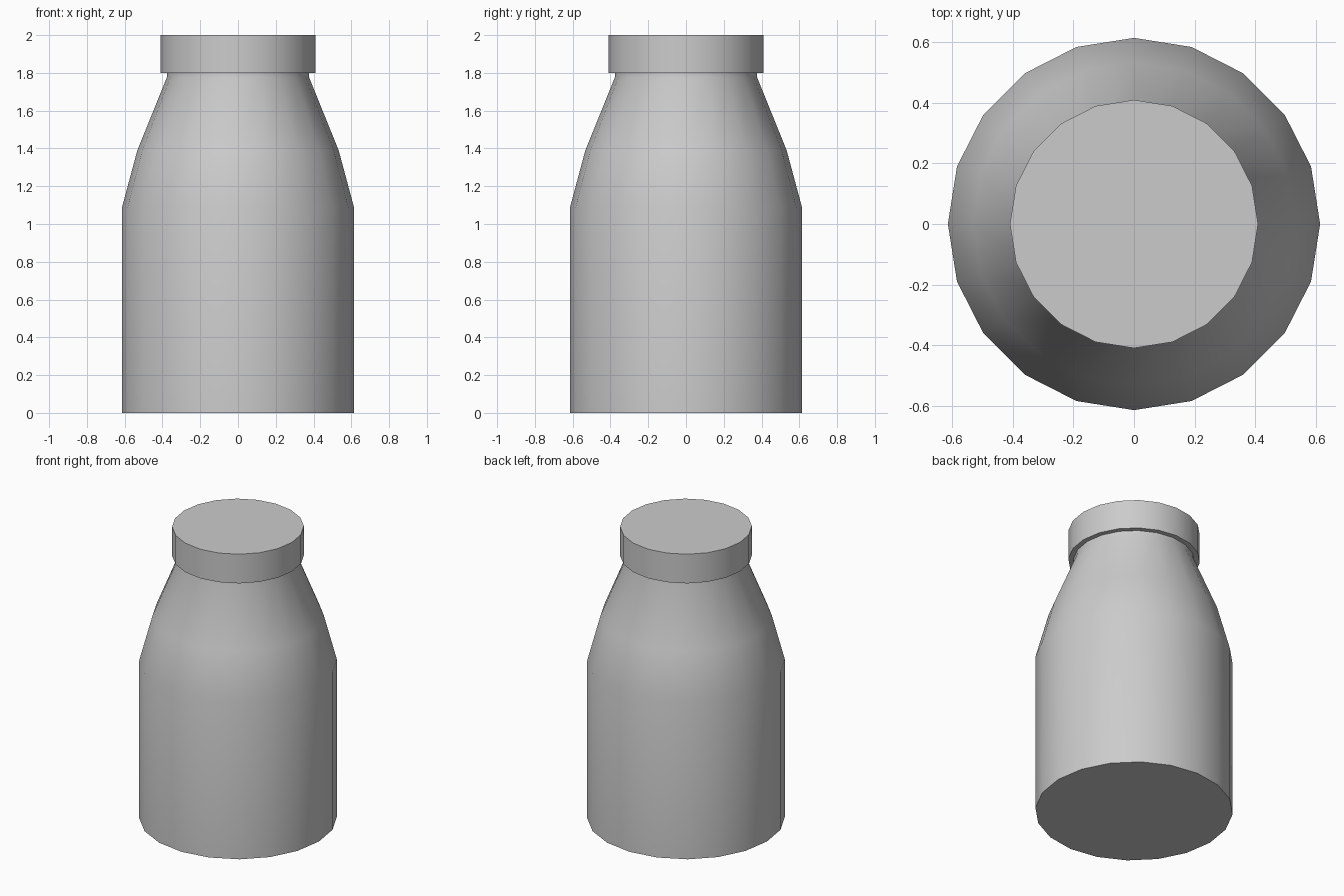
import bpy, bmesh
from math import cos, sin, pi, radians

if "Cube" in bpy.data.objects:
    bpy.data.objects.remove(bpy.data.objects["Cube"])

SIDES = 20


def lathe(name, profile, close_top=True):
    """Revolve (radius, z) points around z, with a flat base and optional top."""
    bm = bmesh.new()
    rings = [[bm.verts.new((r * cos(2 * pi * i / SIDES), r * sin(2 * pi * i / SIDES), z))
              for i in range(SIDES)] for r, z in profile]
    for low, high in zip(rings, rings[1:]):
        for i in range(SIDES):
            j = (i + 1) % SIDES
            bm.faces.new((low[i], low[j], high[j], high[i]))
    bm.faces.new(rings[0][::-1])
    if close_top:
        bm.faces.new(rings[-1])
    mesh = bpy.data.meshes.new(name)
    bm.to_mesh(mesh)
    bm.free()
    obj = bpy.data.objects.new(name, mesh)
    bpy.context.collection.objects.link(obj)
    bpy.ops.object.select_all(action='DESELECT')
    obj.select_set(True)
    bpy.context.view_layer.objects.active = obj
    bpy.ops.object.shade_smooth_by_angle(angle=radians(30))
    return obj


# Body: straight wall, two-step shoulder, short neck ending under the cap
lathe("bottle_body", [(0.615, 0), (0.615, 1.085), (0.533, 1.39),
                      (0.377, 1.775), (0.377, 1.80)], close_top=False)

# Cap: plain overhanging disc
lathe("bottle_cap", [(0.41, 1.80), (0.41, 2.0)])
